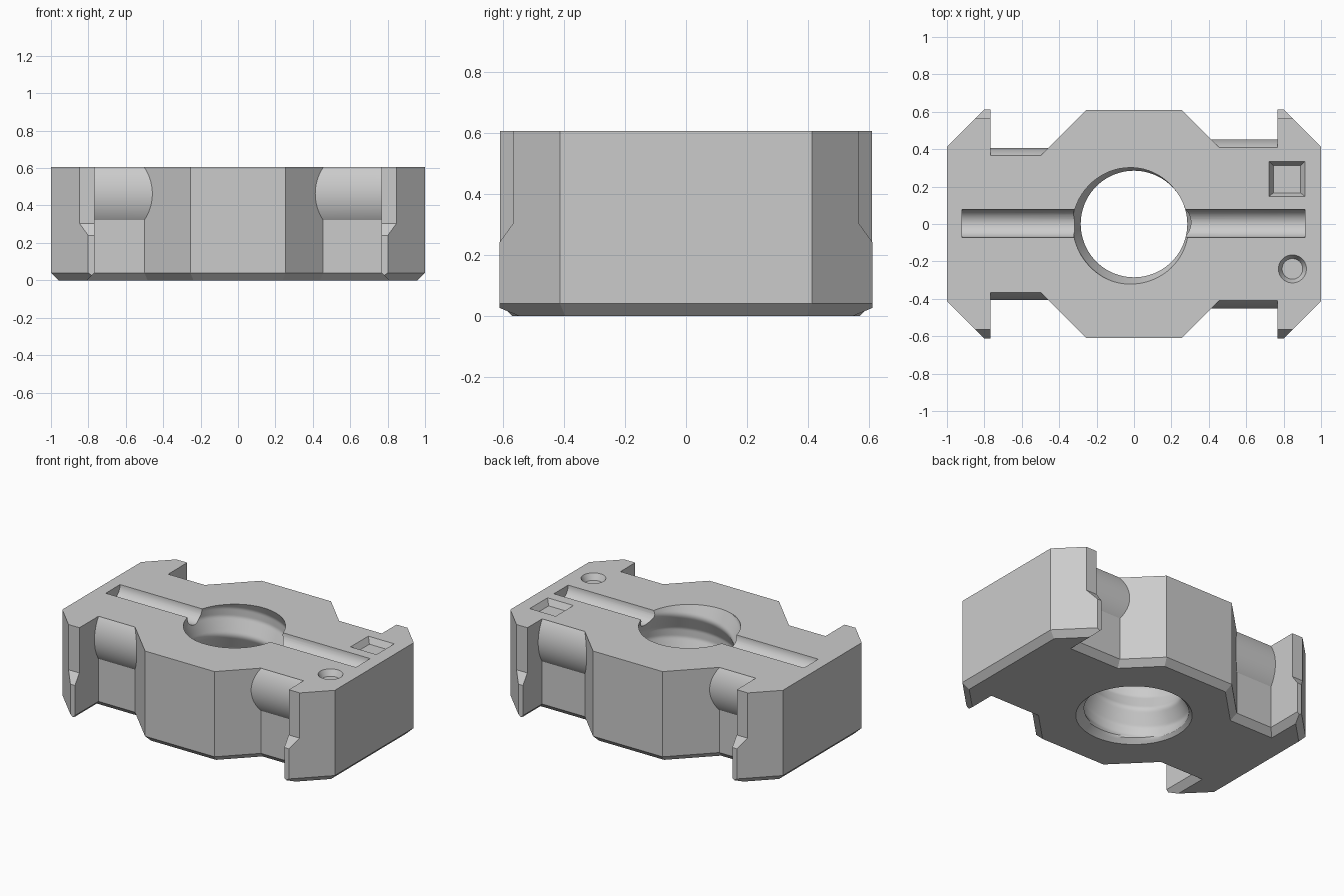
import bpy, bmesh, math
from mathutils import Vector

if "Cube" in bpy.data.objects:
    bpy.data.objects.remove(bpy.data.objects["Cube"])

grey = bpy.data.materials.new("light_grey")
grey.diffuse_color = (0.6, 0.6, 0.6, 1)
grey.use_nodes = True
grey.node_tree.nodes["Principled BSDF"].inputs["Base Color"].default_value = grey.diffuse_color


def loft(name, rings):
    """Closed solid through matching rings of points."""
    bm = bmesh.new()
    vs = [[bm.verts.new(p) for p in ring] for ring in rings]
    n = len(vs[0])
    for a, b in zip(vs, vs[1:]):
        for i in range(n):
            j = (i + 1) % n
            bm.faces.new((a[i], a[j], b[j], b[i]))
    bm.faces.new(vs[0][::-1])
    bm.faces.new(vs[-1])
    bmesh.ops.recalc_face_normals(bm, faces=bm.faces)
    me = bpy.data.meshes.new(name)
    bm.to_mesh(me)
    bm.free()
    ob = bpy.data.objects.new(name, me)
    bpy.context.collection.objects.link(ob)
    me.materials.append(grey)
    return ob


def along_x(name, profile, x0, x1):
    return loft(name, [[(x, y, z) for y, z in profile] for x in (x0, x1)])


def circle(cx, cy, r, z, n=40):
    return [(cx + r * math.cos(2 * math.pi * i / n),
             cy + r * math.sin(2 * math.pi * i / n), z) for i in range(n)]


def rect(cx, cy, hx, hy, z):
    return [(cx + sx * hx, cy + sy * hy, z)
            for sx, sy in ((-1, -1), (1, -1), (1, 1), (-1, 1))]


def inset(pts, d):
    """Move every side of a counter-clockwise outline inward by d."""
    out = []
    for i, p in enumerate(pts):
        a, p, b = Vector(pts[i - 1]), Vector(p), Vector(pts[(i + 1) % len(pts)])
        u, v = (p - a).normalized(), (b - p).normalized()
        n1, n2 = Vector((-u.y, u.x)), Vector((-v.y, v.x))
        out.append(p + (n1 + n2) * d / (1 + n1.dot(n2)))
    return out


def boolean(target, other, op):
    m = target.modifiers.new(op, 'BOOLEAN')
    m.operation, m.solver, m.object = op, 'EXACT', other
    bpy.context.view_layer.objects.active = target
    bpy.ops.object.modifier_apply(modifier=m.name)
    bpy.data.objects.remove(other)


# Outline: end hooks, notches and wide middle (left notches are deeper)
TOP = 0.605
right = [(0.255, .61), (.455, .41), (.768, .41), (.768, .645), (1, .413)]
left = [(-1, .413), (-.768, .645), (-.768, .365), (-.5, .365), (-.255, .61)]
back = left + right
outline = [(x, -y) for x, y in back] + back[::-1]

# Body with chamfered bottom edge, left tall and trimmed later
body = loft("clamp_block", [
    [(p.x, p.y, 0) for p in inset(outline, 0.04)],
    [(x, y, 0.04) for x, y in outline],
    [(x, y, 0.7) for x, y in outline]])

# Rounded pads in the four notches
R, SAG = 0.254, 0.042
half = math.acos(1 - SAG / R) * 1.15
for x0, x1, wall in ((-.85, -.42, .365), (.38, .85, .41)):
    for s in (-1, 1):
        arc = [-half + 2 * half * i / 28 for i in range(29)]
        prof = [(s * (wall + SAG - R + R * math.cos(a)), .4625 + R * math.sin(a))
                for a in arc]
        prof += [(s * .3, .58), (s * .3, .35)]
        boolean(body, along_x("pad", prof, x0, x1), 'UNION')

# Relief and blunt tip on the hooks
for s in (-1, 1):
    prof = [(s * y, z) for y, z in ((.612, -.1), (.612, .24), (.565, .305),
                                    (.565, .8), (.8, .8), (.8, -.1))]
    for x0, x1 in ((-1.1, -.7), (.7, 1.1)):
        boolean(body, along_x("hook_relief", prof, x0, x1), 'DIFFERENCE')

# Flat top
boolean(body, loft("top_trim", [rect(0, 0, 2, 2, TOP), rect(0, 0, 2, 2, 1)]),
        'DIFFERENCE')

# Threaded centre hole with countersunk bottom
PITCH, N = 0.27, 72


def thread_radius(ang, z):
    u = ((z - TOP) / PITCH - (ang / math.tau - 210 / 360)) % 1
    t = abs(2 * u - 1)
    r = 0.285 + 0.043 * min(1, max(0, 1.4 * t - 0.1))
    return max(r, 0.35 - z)


rings = []
for k in range(71):
    z = -0.03 + k * 0.01
    ring = []
    for i in range(N):
        a = math.tau * i / N
        r = thread_radius(a, z)
        ring.append((r * math.cos(a), r * math.sin(a), z))
    rings.append(ring)
boolean(body, loft("threaded_hole", rings), 'DIFFERENCE')

# Round-bottomed channel along the top
prof = [(.003 + .075 * math.cos(a), TOP + .075 * math.sin(a))
        for a in (math.tau * i / 40 for i in range(40))]
for x0, x1 in ((-.92, -.1), (.1, .915)):
    boolean(body, along_x("channel", prof, x0, x1), 'DIFFERENCE')

# Square and round marker recesses
boolean(body, loft("square_recess", [rect(.818, .24, .073, .073, TOP - .04),
                                     rect(.818, .24, .095, .093, TOP),
                                     rect(.818, .24, .095, .093, TOP + .1)]),
        'DIFFERENCE')
boolean(body, loft("round_recess", [circle(.847, -.24, .055, TOP - .04),
                                    circle(.847, -.24, .075, TOP),
                                    circle(.847, -.24, .075, TOP + .1)]),
        'DIFFERENCE')

body.select_set(True)
bpy.context.view_layer.objects.active = body
bpy.ops.object.shade_smooth_by_angle(angle=math.radians(25))
